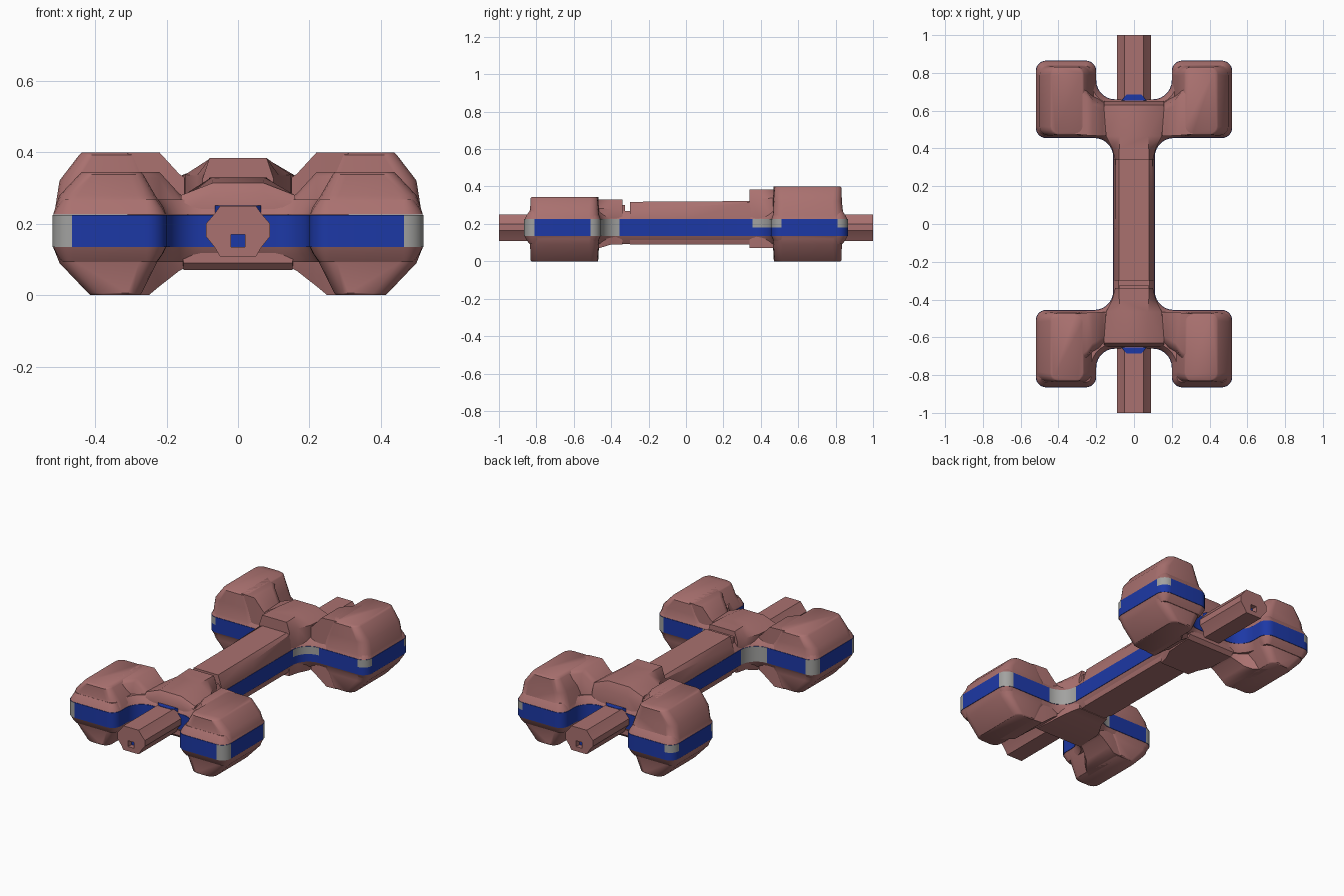
import bpy, bmesh, math
from mathutils import Vector

if "Cube" in bpy.data.objects:
    bpy.data.objects.remove(bpy.data.objects["Cube"])


def material(name, rgb):
    m = bpy.data.materials.new(name)
    m.diffuse_color = (*rgb, 1)
    m.use_nodes = True
    m.node_tree.nodes["Principled BSDF"].inputs["Base Color"].default_value = m.diffuse_color
    return m


PINK = material("dusty_pink", (0.40, 0.165, 0.16))
BLUE = material("deep_blue", (0.012, 0.04, 0.38))
GREY = material("grey", (0.36, 0.36, 0.35))


def loft(name, rings, *mats, paint=None, angle=40):
    """Skin a list of equal-length point rings, with capped ends."""
    bm = bmesh.new()
    loops = [[bm.verts.new(p) for p in r] for r in rings]
    n = len(loops[0])
    for a, b in zip(loops, loops[1:]):
        for i in range(n):
            f = bm.faces.new((a[i], a[(i + 1) % n], b[(i + 1) % n], b[i]))
            if paint:
                e = a[(i + 1) % n].co - a[i].co
                f.material_index = paint(f.calc_center_median(), e)
    bm.faces.new(loops[0])
    bm.faces.new(loops[-1])
    bmesh.ops.recalc_face_normals(bm, faces=bm.faces)
    me = bpy.data.meshes.new(name)
    bm.to_mesh(me)
    bm.free()
    ob = bpy.data.objects.new(name, me)
    bpy.context.collection.objects.link(ob)
    for m in mats:
        me.materials.append(m)
    bpy.ops.object.select_all(action='DESELECT')
    ob.select_set(True)
    bpy.context.view_layer.objects.active = ob
    bpy.ops.object.shade_smooth_by_angle(angle=math.radians(angle))
    return ob


def box(name, x0, x1, y0, y1, z0, z1, mat):
    return loft(name, [[(x0, y0, z), (x1, y0, z), (x1, y1, z), (x0, y1, z)] for z in (z0, z1)], mat)


def arc(cx, cy, r, a0, a1, n=7):
    pts = []
    for i in range(n + 1):
        a = math.radians(a0 + (a1 - a0) * i / n)
        pts.append((cx + r * math.cos(a), cy + r * math.sin(a)))
    return pts


def outline(d, z):
    """H-shaped plan, inset by d, at height z."""
    q = arc(.21, .355, .10 + d, 180, 90) + arc(.465, .51, .055 - d, -90, 0)
    q += arc(.465, .81, .055 - d, 0, 90) + arc(.255, .81, .055 - d, 90, 180)
    q += arc(.10, .76, .10 + d, 0, -90)
    r = q[::-1]
    pts = q + [(-x, y) for x, y in r] + [(-x, -y) for x, y in q] + [(x, -y) for x, y in r]
    return [(x, y, z) for x, y in pts]


# blue band with grey rounded corners (half height at the back)
def band_paint(c, e):
    diagonal = abs(e.x) > .001 and abs(e.y) > .001
    notch = abs(c.x) < .26 and abs(c.y) > .6
    return 1 if diagonal and not notch and (c.y < 0 or c.z > .18) else 0


loft("belt_band", [outline(0, z) for z in (.135, .18, .225)], BLUE, GREY, paint=band_paint)

# shell skirts above and below the band
loft("upper_skirt", [outline(.002, .2255), outline(.012, .245), outline(.028, .268)], PINK, angle=50)
loft("lower_skirt", [outline(.002, .1345), outline(.012, .115), outline(.028, .093)], PINK, angle=50)


def rounded(x0, x1, y0, y1, r, z, sx, sy):
    p = (arc(x1 - r, y0 + r, r, -90, 0, 4) + arc(x1 - r, y1 - r, r, 0, 90, 4)
         + arc(x0 + r, y1 - r, r, 90, 180, 4) + arc(x0 + r, y0 + r, r, 180, 270, 4))
    return [(sx * x, sy * y, z) for x, y in p]


for sy, end in ((-1, "front"), (1, "back")):
    d = .055 if sy > 0 else 0
    neck_bottom = .07 if sy > 0 else .09
    for sx, side in ((-1, "left"), (1, "right")):
        # faceted pod, wide at the band and tapering up and down
        loft(f"{end}_{side}_pod_upper", [rounded(*a, sx, sy) for a in (
            (.202, .518, .457, .863, .055, .2255),
            (.208, .512, .464, .842, .055, .245),
            (.232, .50, .468, .833, .05, .28 + d * .75),
            (.265, .445, .472, .832, .04, .338 + d),
            (.272, .438, .48, .824, .04, .345 + d))], PINK)
        loft(f"{end}_{side}_pod_lower", [rounded(*a, sx, sy) for a in (
            (.202, .518, .457, .863, .055, .1345),
            (.208, .512, .464, .842, .055, .12),
            (.228, .50, .468, .833, .05, .09),
            (.27, .42, .472, .832, .04, .006),
            (.275, .414, .478, .826, .04, 0))], PINK)
        # arm joining pod and hub
        arm = []
        for x, y0, y1, zb, zt in ((.15, .466, .635, .075, .275), (.165, .466, .64, .068, .285),
                                  (.22, .468, .67, .025, .345), (.25, .47, .71, 0, .345),
                                  (.31, .475, .76, 0, .345)):
            arm.append([(sx * x, sy * y, z) for y, z in (
                (y0, zb), (y1 - .01, zb), (y1 + .015, .13), (y1 + .015, .23),
                (y1 - .01, zt + d - .015), (y1 - .04, zt + d), (y0, zt + d))])
        loft(f"{end}_{side}_arm", arm, PINK, angle=50)

    # hub with neck narrowing onto the shaft
    hub = []
    for y, w, zb, zs, tw, zt in ((.65, .16, .09, .255 + d * .6, .07, .285 + d * .6),
                                 (.63, .16, .07, .28 + d, .07, .315 + d),
                                 (.465, .148, .07, .283 + d, .075, .33 + d),
                                 (.40, .115, neck_bottom, .28 + d, .078, .33 + d),
                                 (.34, .10, neck_bottom, .27 + d, .08, .33 + d)):
        half = [(w * .95, zb), (w, .135), (w, .225), (w, zs), (tw, zt)]
        ring = half + [(-x, z) for x, z in half[::-1]]
        hub.append([(x, sy * y, z) for x, z in ring])
    loft(f"{end}_hub", hub, PINK)

    # eight-sided connector bar with a socket in its end
    half = [(.05, .108), (.066, .135), (.09, .165), (.09, .20), (.066, .228), (.05, .25)]
    ring = half + [(-x, z) for x, z in half[::-1]]
    bar = loft(f"{end}_connector", [[(x, sy * y, z) for x, z in ring] for y in (.64, 1)], PINK, angle=20)
    lo, hi = sorted((sy * .96, sy * 1.02))
    cut = box(f"{end}_socket_cutter", -.019, .019, lo, hi, .135, .17, PINK)
    cut.hide_render = True
    cut.hide_set(True)
    mod = bar.modifiers.new("socket", 'BOOLEAN')
    mod.object = cut
    mod.solver = 'EXACT'
    lo, hi = sorted((sy * .955, sy * .97))
    box(f"{end}_socket_lining", -.019, .019, lo, hi, .135, .17, BLUE)
    # blue collar where the bar meets the hub
    loft(f"{end}_collar", [[(-.065, sy * .655, z), (.065, sy * .655, z),
                            (.04, sy * .685, z), (-.04, sy * .685, z)] for z in (.22, .252)], BLUE)

# central shaft: bevelled top whose shoulder rises toward the back
shaft = []
for y, zs, tz in ((-.30, .262, .318), (.0, .29, .32), (.345, .315, .322)):
    half = [(.088, .09), (.105, .135), (.108, .225), (.098, zs), (.08, tz)]
    ring = half + [(-x, z) for x, z in half[::-1]]
    shaft.append([(x, y, z) for x, z in ring])
loft("shaft", shaft, PINK, angle=30)
# small step between front neck and shaft
box("shaft_step", -.08, .08, -.345, -.325, .25, .30, PINK)
